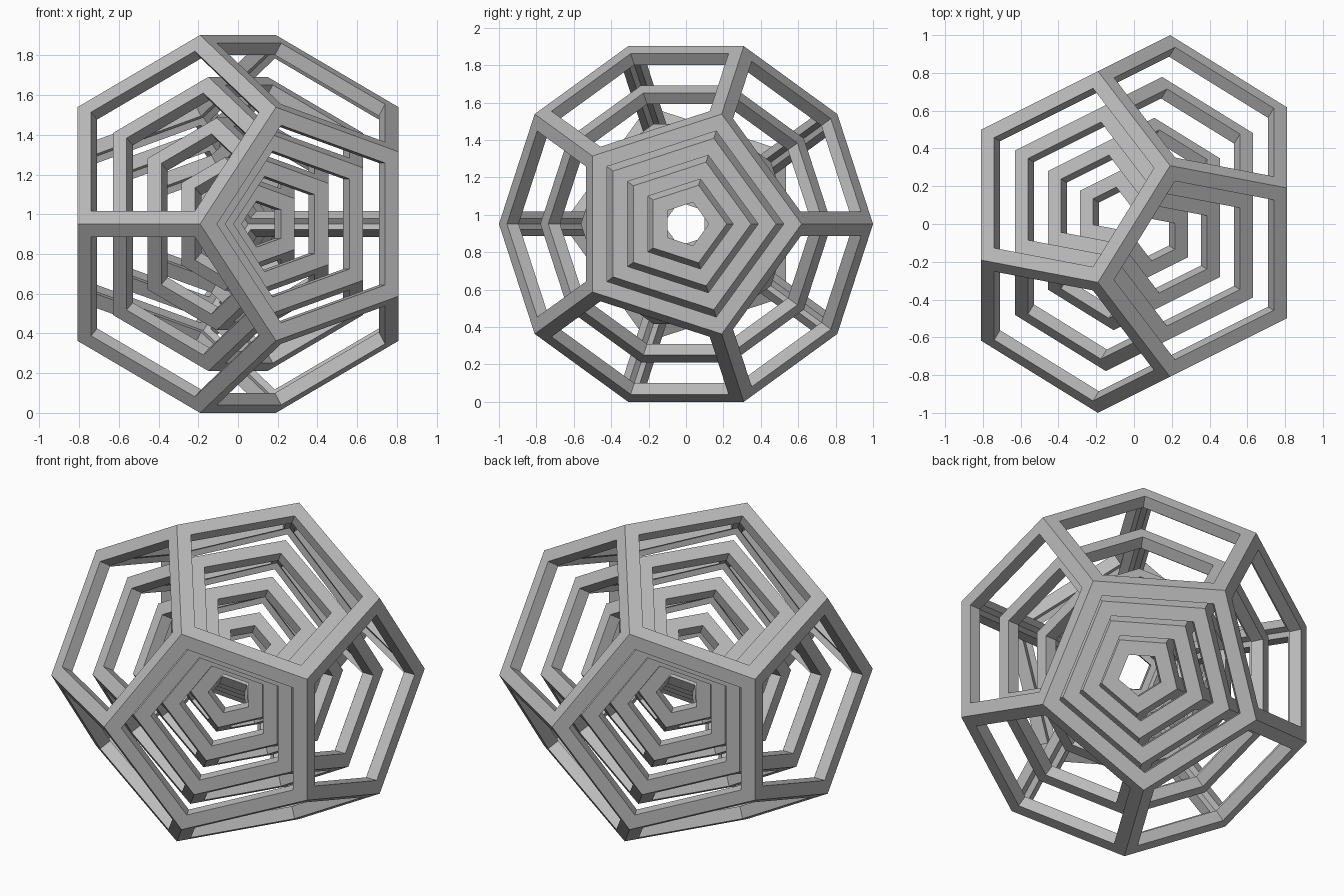
import bpy, bmesh
from math import sin, cos, pi, radians, sqrt

cube = bpy.data.objects.get("Cube")
if cube:
    bpy.data.objects.remove(cube, do_unlink=True)

PHI = (1 + sqrt(5)) / 2
CENTRE_Z = sin(radians(72))     # half height of the outer shell
INRADIUS = PHI / 2              # outer shell, centre to face
RIM = 0.077                     # width of each pentagon border
DEPTH = 0.07                    # wall thickness

grey = bpy.data.materials.new("plain grey")
grey.use_nodes = True
grey.diffuse_color = (0.5, 0.5, 0.5, 1)
grey.node_tree.nodes["Principled BSDF"].inputs["Base Color"].default_value = (0.5, 0.5, 0.5, 1)


def dodecahedron_points(scale):
    """Four rings of five corners, stacked along x."""
    rings = [(INRADIUS, 1 / PHI, 0), (INRADIUS - 1 / PHI, 1, 0),
             (1 / PHI - INRADIUS, 1, pi / 5), (-INRADIUS, 1 / PHI, pi / 5)]
    for x, radius, turn in rings:
        for k in range(5):
            a = turn + k * 2 * pi / 5
            yield scale * x, scale * radius * cos(a), scale * radius * sin(a)


def make_shell(name, inradius):
    bm = bmesh.new()
    for p in dodecahedron_points(inradius / INRADIUS):
        bm.verts.new(p)
    bmesh.ops.convex_hull(bm, input=bm.verts)
    # merge hull triangles into twelve pentagons
    bmesh.ops.dissolve_limit(bm, angle_limit=radians(5), verts=bm.verts, edges=bm.edges)
    bmesh.ops.recalc_face_normals(bm, faces=bm.faces)
    # open every pentagon, leaving its border
    panels = list(bm.faces)
    bmesh.ops.inset_individual(bm, faces=panels, thickness=RIM, use_even_offset=True)
    bmesh.ops.delete(bm, geom=panels, context='FACES')
    mesh = bpy.data.meshes.new(name)
    bm.to_mesh(mesh)
    bm.free()
    mesh.materials.append(grey)
    obj = bpy.data.objects.new(name, mesh)
    obj.location.z = CENTRE_Z
    bpy.context.collection.objects.link(obj)
    # thicken inwards
    solid = obj.modifiers.new("thickness", 'SOLIDIFY')
    solid.thickness = DEPTH
    solid.offset = -1
    solid.use_even_offset = True
    return obj


# Nested frames, outside to inside
for name, inradius in [("outer_frame", INRADIUS), ("second_frame", 0.63),
                       ("third_frame", 0.455), ("inner_frame", 0.285)]:
    make_shell(name, inradius)
